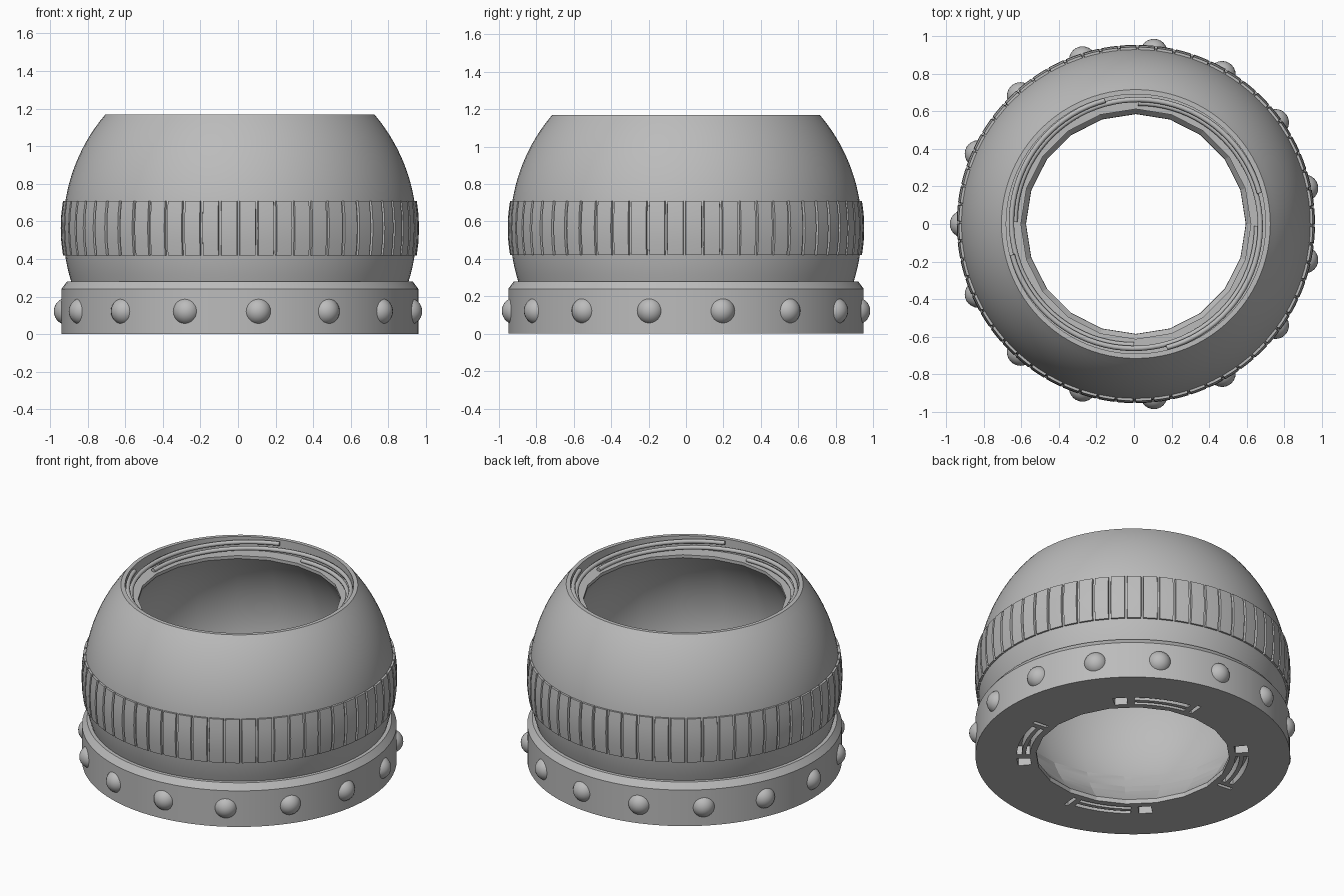
import bpy, bmesh, math
from math import sin, cos, radians, sqrt, pi

if "Cube" in bpy.data.objects:
    bpy.data.objects.remove(bpy.data.objects["Cube"], do_unlink=True)

CENTRE = (0.01, 0, 0)
SPHERE_Z, OUTER, INNER = 0.56, 0.94, 0.79

grey = bpy.data.materials.new("plain grey")
grey.use_nodes = True
colour = (0.5, 0.5, 0.5, 1)
grey.diffuse_color = colour
grey.node_tree.nodes["Principled BSDF"].inputs["Base Color"].default_value = colour


def finish(bm, name, smooth=True):
    bmesh.ops.recalc_face_normals(bm, faces=bm.faces)
    mesh = bpy.data.meshes.new(name)
    bm.to_mesh(mesh)
    bm.free()
    mesh.materials.append(grey)
    ob = bpy.data.objects.new(name, mesh)
    ob.location = CENTRE
    bpy.context.collection.objects.link(ob)
    if smooth:
        shade(ob)
    return ob


def shade(ob, angle=25):
    bpy.ops.object.select_all(action='DESELECT')
    ob.select_set(True)
    bpy.context.view_layer.objects.active = ob
    bpy.ops.object.shade_smooth_by_angle(angle=radians(angle))


def lathe(name, profile, angles, closed_ring=False, scale=None, smooth=True):
    """Revolve (radius, z) points; open profiles are capped with flat discs."""
    bm = bmesh.new()
    n = len(angles)
    rings = []
    for r, z in profile:
        rings.append([bm.verts.new(((r + (scale[i] if scale else 0)) * cos(a),
                                    (r + (scale[i] if scale else 0)) * sin(a), z))
                      for i, a in enumerate(angles)])
    pairs = list(zip(rings, rings[1:]))
    if closed_ring:
        pairs.append((rings[-1], rings[0]))
    else:
        bm.faces.new(rings[0])
        bm.faces.new(rings[-1])
    for low, high in pairs:
        for i in range(n):
            j = (i + 1) % n
            bm.faces.new((low[i], low[j], high[j], high[i]))
    return finish(bm, name, smooth)


def circle(n):
    return [2 * pi * i / n for i in range(n)]


def sphere_arc(radius, z0, z1, steps):
    zs = [z0 + (z1 - z0) * i / steps for i in range(steps + 1)]
    return [(sqrt(radius ** 2 - (z - SPHERE_Z) ** 2), z) for z in zs]


def cut(ob, cutter):
    mod = ob.modifiers.new("cut", 'BOOLEAN')
    mod.operation, mod.solver, mod.object = 'DIFFERENCE', 'EXACT', cutter
    bpy.context.view_layer.objects.active = ob
    bpy.ops.object.modifier_apply(modifier=mod.name)


# Domed body with a stepped socket at the top
body = lathe("domed_body",
             sphere_arc(OUTER, 0.28, 1.17, 24) + [(0.69, 1.17), (0.69, 1.08)],
             circle(96))

# Base ring with a chamfered upper edge
base = lathe("base_ring", [(0.95, 0), (0.95, 0.24), (0.92, 0.28)], circle(96))

# Coarse-sided hollow running through both
void = lathe("hollow_cutter",
             [(0.58, -0.1)] + sphere_arc(INNER, 0.03, 1.06, 20) + [(0.61, 1.3)],
             [a + pi / 2 for a in circle(20)], smooth=False)
cut(body, void)
cut(base, void)


# Lock slots under the base: (start angle, end angle, inner, outer radius)
def arc_block(bm, a0, a1, r0, r1, depth=0.06):
    steps = 8
    sections = []
    for i in range(steps + 1):
        a = radians(a0 + (a1 - a0) * i / steps)
        sections.append([bm.verts.new((r * cos(a), r * sin(a), z))
                         for r, z in ((r0, -0.05), (r1, -0.05), (r1, depth), (r0, depth))])
    for s, t in zip(sections, sections[1:]):
        for i in range(4):
            j = (i + 1) % 4
            bm.faces.new((s[i], s[j], t[j], t[i]))
    bm.faces.new(sections[0])
    bm.faces.new(sections[-1])


slots = bmesh.new()
for k in range(4):
    for a0, a1, r0, r1 in ((40, 47, 0.62, 0.7), (51, 80, 0.62, 0.645),
                           (51, 80, 0.67, 0.7), (83, 85, 0.62, 0.72)):
        arc_block(slots, a0 + 90 * k, a1 + 90 * k, r0, r1)
slot_cutter = finish(slots, "slot_cutter", smooth=False)
cut(base, slot_cutter)
for ob in (body, base):
    shade(ob)
for cutter in (void, slot_cutter):
    bpy.data.objects.remove(cutter, do_unlink=True)

# Grip band: raised ribs parted by narrow grooves
angles, heights = [], []
for k in range(60):
    for offset, height in ((0, 0), (2.5, 0), (5, 0), (5.2, -0.014), (5.8, -0.014)):
        angles.append(radians(6 * k + offset))
        heights.append(height)
lathe("grip_band",
      [(0.9, 0.42), (0.941, 0.42), (0.95, 0.49), (0.953, 0.565),
       (0.95, 0.64), (0.941, 0.71), (0.9, 0.71)],
      angles, closed_ring=True, scale=heights)

# Round studs around the base ring
for k in range(15):
    bm = bmesh.new()
    bmesh.ops.create_uvsphere(bm, u_segments=24, v_segments=14, radius=0.072)
    stud = finish(bm, f"stud_{k + 1}")
    a = pi + 2 * pi * k / 15
    stud.location = (CENTRE[0] + 0.918 * cos(a), 0.918 * sin(a), 0.122)

# Four helical threads inside the socket
for k in range(4):
    curve = bpy.data.curves.new(f"socket_thread_{k + 1}", 'CURVE')
    curve.dimensions = '3D'
    curve.bevel_depth = 0.014
    curve.bevel_resolution = 2
    curve.use_fill_caps = True
    path = curve.splines.new('POLY')
    steps = 40
    path.points.add(steps)
    for i, p in enumerate(path.points):
        t = i / steps
        a = radians(14 + 90 * k + 165 * t)
        r = 0.678 - 0.035 * t
        p.co = (r * cos(a), r * sin(a), 1.148 - 0.06 * t, 1)
    curve.materials.append(grey)
    thread = bpy.data.objects.new(curve.name, curve)
    thread.location = CENTRE
    bpy.context.collection.objects.link(thread)
